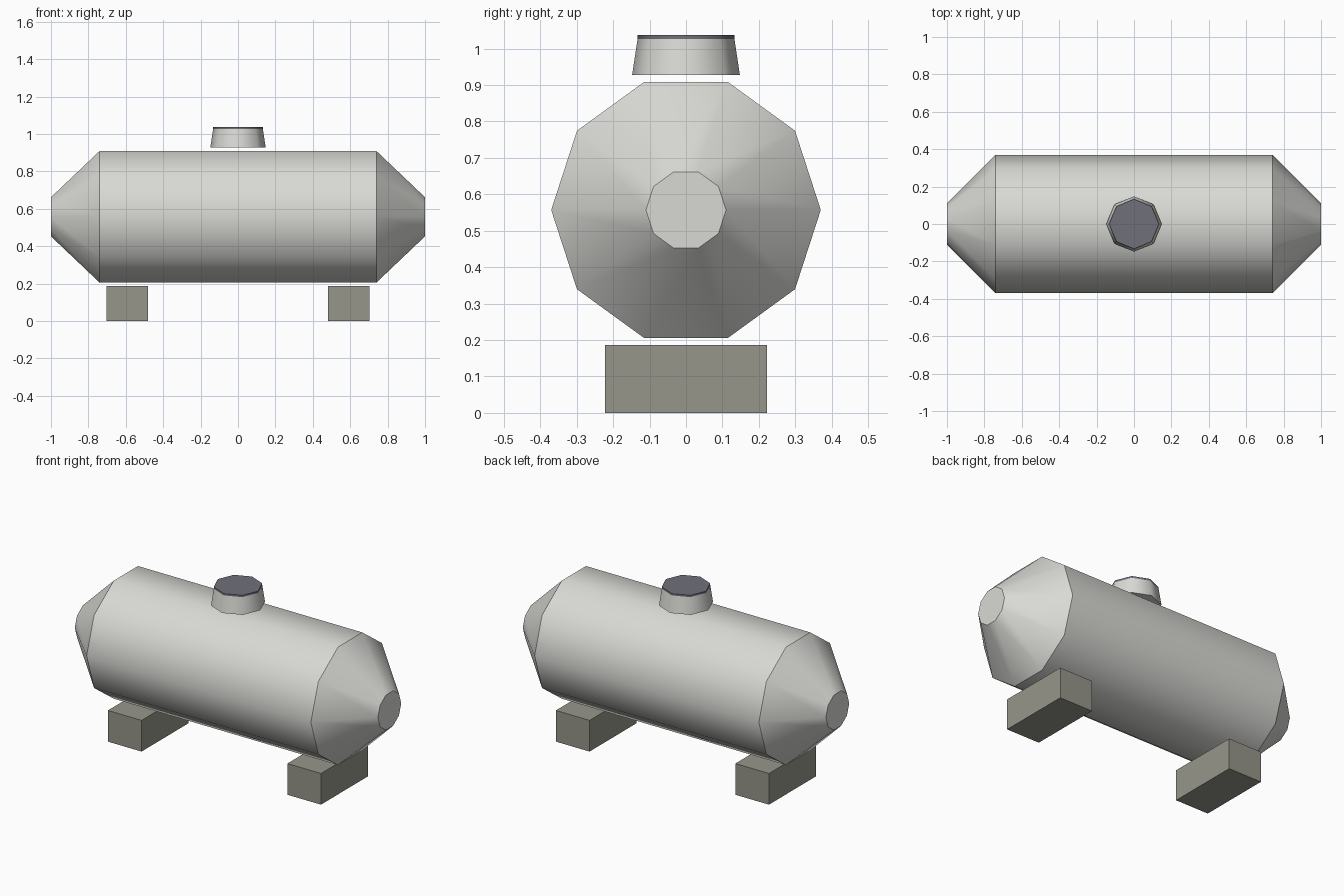
import bpy
import bmesh
from math import radians, cos, sin, tau

cube = bpy.data.objects.get("Cube")
if cube:
    bpy.data.objects.remove(cube, do_unlink=True)


def material(name, rgb):
    linear = [((c / 255 + 0.055) / 1.055) ** 2.4 for c in rgb]
    mat = bpy.data.materials.new(name)
    mat.use_nodes = True
    mat.diffuse_color = (*linear, 1)
    mat.node_tree.nodes["Principled BSDF"].inputs["Base Color"].default_value = (*linear, 1)
    return mat


def add_object(name, bm, mat):
    bmesh.ops.recalc_face_normals(bm, faces=bm.faces)
    mesh = bpy.data.meshes.new(name)
    bm.to_mesh(mesh)
    bm.free()
    mesh.materials.append(mat)
    obj = bpy.data.objects.new(name, mesh)
    bpy.context.collection.objects.link(obj)
    return obj


def lathe(name, profile, sides, axis, mat, angle):
    """Closed solid from (position along axis, radius) pairs."""
    bm = bmesh.new()
    rings = []
    for pos, r in profile:
        ring = []
        for i in range(sides):
            u, v = r * cos(tau * i / sides), r * sin(tau * i / sides)
            ring.append(bm.verts.new((pos, u, v) if axis == "X" else (u, v, pos)))
        rings.append(ring)
    for a, b in zip(rings, rings[1:]):
        for i in range(sides):
            j = (i + 1) % sides
            bm.faces.new((a[i], a[j], b[j], b[i]))
    bm.faces.new(rings[0])
    bm.faces.new(rings[-1])
    obj = add_object(name, bm, mat)
    bpy.ops.object.select_all(action="DESELECT")
    obj.select_set(True)
    bpy.context.view_layer.objects.active = obj
    bpy.ops.object.shade_smooth_by_angle(angle=radians(angle))
    return obj


def box(name, center, size, mat):
    bm = bmesh.new()
    bmesh.ops.create_cube(bm, size=1)
    bmesh.ops.scale(bm, vec=size, verts=bm.verts)
    obj = add_object(name, bm, mat)
    obj.location = center
    return obj


pale_grey = material("pale grey paint", (217, 218, 213))
stone = material("stone grey", (150, 150, 139))
slate = material("dark slate", (112, 113, 122))

# Ten-sided tank with tapered ends
tank = lathe("tank", [(-1, 0.11), (-0.74, 0.37), (0.74, 0.37), (1, 0.11)],
             10, "X", pale_grey, 40)
tank.location.z = 0.557

# Filler neck and its lid, floating above the tank
lathe("filler_neck", [(0.927, 0.148), (1.026, 0.133)], 8, "Z", pale_grey, 50)
lathe("filler_lid", [(1.025, 0.133), (1.037, 0.133)], 8, "Z", slate, 50)

# Support blocks
for side, sign in (("left", 1), ("right", -1)):
    box(f"{side}_support", (sign * 0.592, 0, 0.093), (0.222, 0.444, 0.186), stone)
